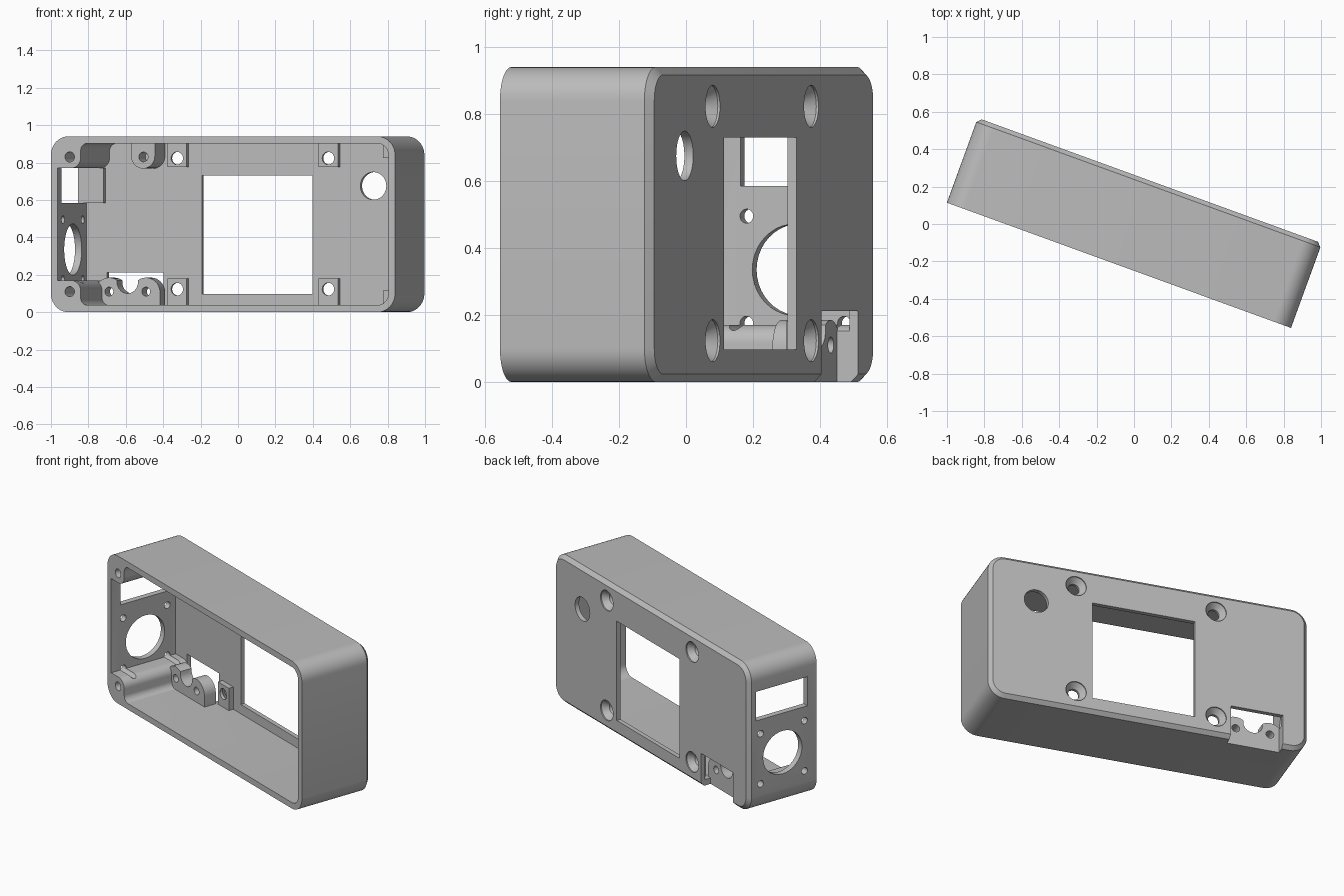
import bpy, bmesh, math

cube = bpy.data.objects.get("Cube")
if cube:
    bpy.data.objects.remove(cube, do_unlink=True)

TILT = math.radians(-20)          # the case stands turned about the vertical
HALF, TOP = 0.979, 0.94
FRONT, BACK, FLOOR = -0.235, 0.247, 0.219
WALL, CHAMFER = 0.038, 0.023

grey = bpy.data.materials.new("light_grey")
grey.use_nodes = True
colour = (0.5, 0.5, 0.5, 1)
grey.diffuse_color = colour
grey.node_tree.nodes["Principled BSDF"].inputs["Base Color"].default_value = colour


def arc(x, z, r, a0, a1, n=10):
    angles = [math.radians(a0 + (a1 - a0) * i / n) for i in range(n + 1)]
    return [(x + r * math.cos(a), z + r * math.sin(a)) for a in angles]


def circle(x, z, r, n=40):
    return arc(x, z, r, 0, 360, n)[:-1]


def box(x0, x1, z0, z1):
    return [(x0, z0), (x1, z0), (x1, z1), (x0, z1)]


def rounded(inset, r):
    x, low, high = HALF - inset - r, inset + r, TOP - inset - r
    return (arc(x, high, r, 0, 90) + arc(-x, high, r, 90, 180)
            + arc(-x, low, r, 180, 270) + arc(x, low, r, 270, 360))


def loft(name, sections, sideways=False):
    """Skin matching outlines given as (points, depth) and cap both ends."""
    bm = bmesh.new()
    rings = []
    for points, d in sections:
        rings.append([bm.verts.new((d, a, b) if sideways else (a, d, b))
                      for a, b in points])
    for r0, r1 in zip(rings, rings[1:]):
        n = len(r0)
        for i in range(n):
            j = (i + 1) % n
            bm.faces.new((r0[i], r0[j], r1[j], r1[i]))
    bm.faces.new(rings[0])
    bm.faces.new(rings[-1])
    bmesh.ops.recalc_face_normals(bm, faces=bm.faces)
    mesh = bpy.data.meshes.new(name)
    bm.to_mesh(mesh)
    bm.free()
    mesh.materials.append(grey)
    ob = bpy.data.objects.new(name, mesh)
    ob.rotation_euler.z = TILT
    bpy.context.collection.objects.link(ob)
    return ob


def prism(name, points, d0, d1, sideways=False):
    return loft(name, [(points, d0), (points, d1)], sideways)


def select(ob):
    bpy.ops.object.select_all(action='DESELECT')
    ob.select_set(True)
    bpy.context.view_layer.objects.active = ob


def cut(ob, cutters):
    select(ob)
    for c in cutters:
        c.hide_render = True
        m = ob.modifiers.new("cut", 'BOOLEAN')
        m.operation, m.solver, m.object = 'DIFFERENCE', 'EXACT', c
        bpy.ops.object.modifier_apply(modifier=m.name)


# Hollow case, open at the front, chamfered around the back
case = loft("case_shell", [
    (rounded(WALL, 0.062), FLOOR),
    (rounded(WALL, 0.062), FRONT),
    (rounded(0, 0.1), FRONT),
    (rounded(0, 0.1), BACK - CHAMFER),
    (rounded(CHAMFER, 0.077), BACK)])

# Cutters for the back plate
screen = prism("cut_screen", box(-0.285, 0.345, 0.097, 0.73), 0.1, 0.4)
button = prism("cut_button", circle(0.69, 0.675, 0.074), 0.1, 0.4)
notch = prism("cut_cable_notch", box(-0.825, -0.505, -0.1, 0.212), 0.18, 0.4)

# Cutters for the side wall: slot, socket and its four screw holes
slot = prism("cut_slot", box(-0.17, 0.192, 0.585, 0.77), -1.2, -0.8, True)
socket = prism("cut_socket", circle(0.005, 0.335, 0.137), -1.2, -0.8, True)
side_holes = [prism("cut_side_hole", circle(0.005 + sv * 0.155, 0.335 + sz * 0.16, 0.021),
                    -1.2, -0.78, True) for sv in (-1, 1) for sz in (-1, 1)]

# Countersunk screw holes with a mounting pad behind each
screw_cutters, pads = [], []
for x in (-0.415, 0.445):
    for z, z0, z1 in ((0.123, 0.03, 0.18), (0.823, 0.775, 0.91)):
        hole = prism("cut_screw", circle(x, z, 0.034), 0.1, 0.4)
        sink = loft("cut_countersink", [(circle(x, z, 0.034), 0.205),
                                        (circle(x, z, 0.063), 0.24),
                                        (circle(x, z, 0.063), 0.3)])
        screw_cutters += [hole, sink]
        pad = prism("screw_pad", box(x - 0.055, x + 0.055, z0, z1), 0.187, FLOOR + 0.004)
        cut(pad, [hole, sink])
        pads.append(pad)

cut(case, [screen, button, notch, slot, socket] + side_holes + screw_cutters)

# Ledge beside the slot and shallow pads in the far corners
ledge = prism("slot_ledge", box(-0.945, -0.835, 0.585, 0.77), 0.19, FLOOR + 0.004)
parts = [case, ledge] + pads
for z0, z1 in ((0.03, 0.115), (0.825, 0.91)):
    parts.append(prism("corner_pad", box(0.757, 0.945, z0, z1), 0.187, FLOOR + 0.004))

# Full-depth corner posts with blind screw holes
post_outline = ([(-0.945, 0.91), (-0.77, 0.91)] + arc(-0.77, 0.863, 0.04, 90, 180)
                + arc(-0.865, 0.825, 0.055, 0, -90) + [(-0.945, 0.77)])
for name, flip in (("upper_post", False), ("lower_post", True)):
    outline = [(x, TOP - z if flip else z) for x, z in post_outline]
    post = prism(name, outline, FRONT, FLOOR + 0.004)
    bore = prism("cut_post_bore", circle(-0.872, 0.11 if flip else 0.83, 0.027), -0.4, -0.05)
    cut(post, [bore] + ([notch] + side_holes if flip else []))
    cut(case, [bore])
    parts.append(post)
    screw_cutters.append(bore)

# Scalloped cable clamp with two through holes
clamp_outline = ([(-0.85, 0.01)] + arc(-0.77, 0.105, 0.08, 180, 55)
                 + arc(-0.665, 0.16, 0.06, 170, 370)
                 + arc(-0.56, 0.105, 0.08, 125, 0) + [(-0.48, 0.01)])
clamp = prism("cable_clamp", clamp_outline, 0.1, 0.18)
clamp_holes = [prism("cut_clamp_hole", circle(x, 0.11, 0.024), 0, 0.3) for x in (-0.77, -0.56)]
cut(clamp, clamp_holes)
parts.append(clamp)

# Rounded lug under the upper wall
lug = prism("upper_lug", [(-0.495, 0.91), (-0.63, 0.91)]
            + arc(-0.5625, 0.835, 0.0675, 180, 360), 0.06, FLOOR + 0.004)
lug_bore = prism("cut_lug_bore", circle(-0.56, 0.83, 0.026), 0, 0.16)
cut(lug, [lug_bore])
parts.append(lug)

# Clear the used cutters and shade
for c in [screen, button, notch, slot, socket, lug_bore] + side_holes + screw_cutters + clamp_holes:
    bpy.data.objects.remove(c, do_unlink=True)
for ob in parts:
    select(ob)
    bpy.ops.object.shade_smooth_by_angle(angle=math.radians(30))
